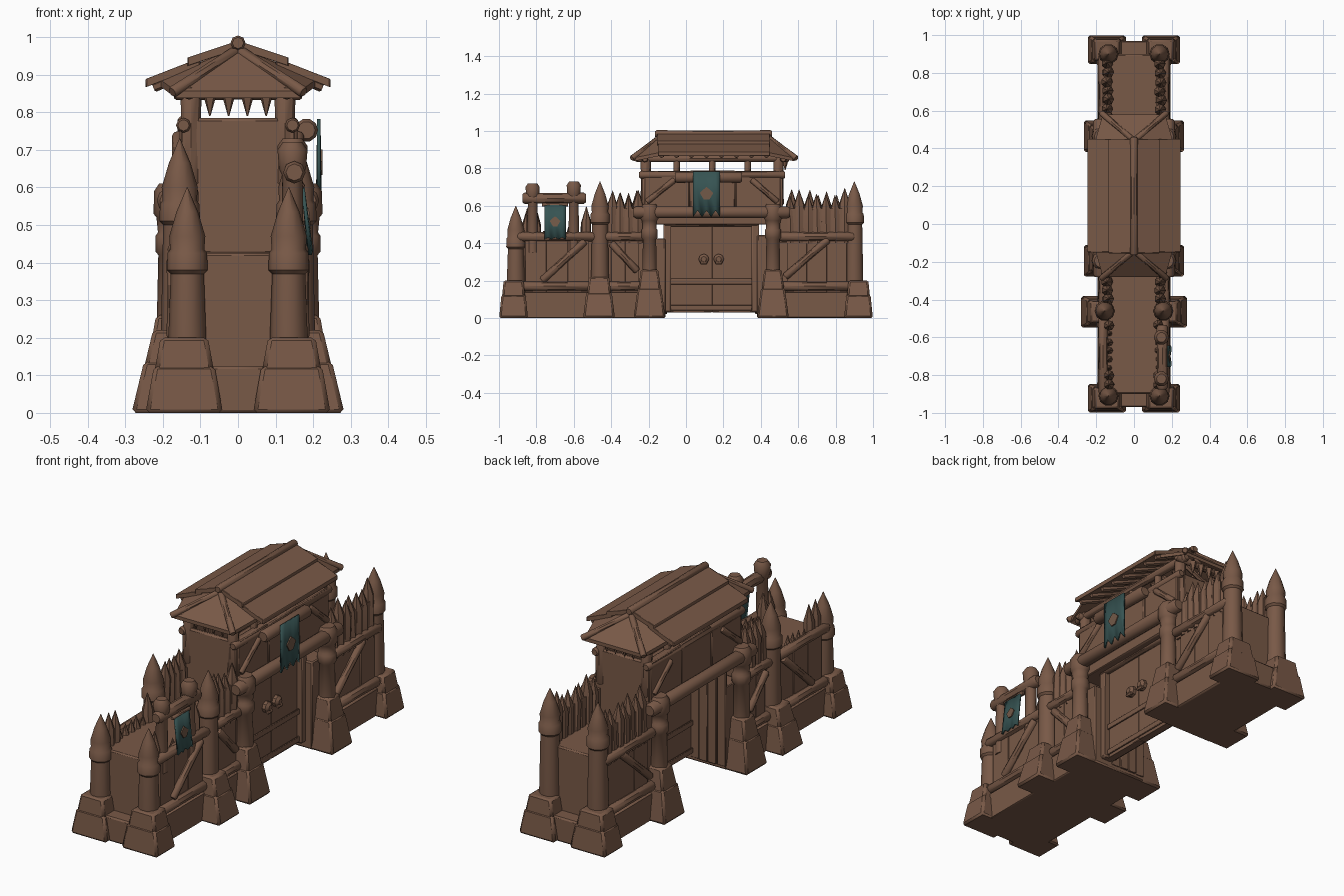
import bpy, bmesh, math, random
from mathutils import Vector

random.seed(4)
if "Cube" in bpy.data.objects:
    bpy.data.objects.remove(bpy.data.objects["Cube"], do_unlink=True)


def material(name, rgb):
    m = bpy.data.materials.new(name)
    m.use_nodes = True
    m.diffuse_color = (*rgb, 1)
    m.node_tree.nodes["Principled BSDF"].inputs["Base Color"].default_value = (*rgb, 1)
    return m


WOOD = material("brown wood", (0.19, 0.1, 0.063))
CLOTH = material("teal cloth", (0.037, 0.087, 0.085))
EMBLEM = material("emblem tan", (0.17, 0.1, 0.065))


def finish(name, bm, mat=WOOD, bevel=0):
    bmesh.ops.recalc_face_normals(bm, faces=bm.faces)
    mesh = bpy.data.meshes.new(name)
    bm.to_mesh(mesh)
    bm.free()
    mesh.materials.append(mat)
    ob = bpy.data.objects.new(name, mesh)
    bpy.context.collection.objects.link(ob)
    if bevel:
        mod = ob.modifiers.new("worn edges", "BEVEL")
        mod.width, mod.segments, mod.limit_method = bevel, 1, "ANGLE"
    bpy.ops.object.select_all(action="DESELECT")
    ob.select_set(True)
    bpy.context.view_layer.objects.active = ob
    bpy.ops.object.shade_smooth_by_angle(angle=math.radians(40))
    return ob


def hull(name, points, mat=WOOD, bevel=0):
    bm = bmesh.new()
    for p in points:
        bm.verts.new(p)
    bmesh.ops.convex_hull(bm, input=bm.verts)
    return finish(name, bm, mat, bevel)


def box(name, x, y, z, bevel=0.006):
    return hull(name, [(a, b, c) for a in x for b in y for c in z], WOOD, bevel)


def turned(name, base, axis, profile, sides=10):
    """Round part: profile is (distance along axis, radius)."""
    bm = bmesh.new()
    turn = Vector((0, 0, 1)).rotation_difference(Vector(axis))
    rings = []
    for d, r in profile:
        ring = []
        for k in range(sides):
            a = 2 * math.pi * k / sides
            p = Vector((r * math.cos(a), r * math.sin(a), d))
            ring.append(bm.verts.new(Vector(base) + turn @ p))
        rings.append(ring)
    for lo, hi in zip(rings, rings[1:]):
        for k in range(sides):
            n = (k + 1) % sides
            bm.faces.new((lo[k], lo[n], hi[n], hi[k]))
    bm.faces.new(rings[0])
    bm.faces.new(rings[-1])
    return finish(name, bm)


def log(name, a, b, r, sides=8):
    a, b = Vector(a), Vector(b)
    n = (b - a).length
    e = min(r * 0.4, n / 4)
    turned(name, a, (b - a).normalized(),
           [(0, r * .75), (e, r), (n / 2, r * .93), (n - e, r), (n, r * .75)], sides)


def plinth(name, x, y, low, high, h=0.2):
    """Tapered foot in two courses; low and high are half sizes in x and y."""
    def course(z0, z1, grow):
        pts = []
        for z in (z0, z1):
            t = z / h
            hx, hy = (low[i] * (1 - t) + high[i] * t + grow for i in (0, 1))
            pts += [(x + i * hx, y + j * hy, z) for i in (-1, 1) for j in (-1, 1)]
        hull(name, pts, bevel=0.01)
    course(0, h * .62, 0)
    course(h * .55, h, -.004)


def spiked_post(name, x, y, r, top):
    base = .15
    neck = top - base - .13
    turned(name, (x, y, base), (0, 0, 1),
           [(0, r), (.06, r * 1.04), (neck - .1, r * .92), (neck - .09, r * 1.12),
            (neck - .045, r * 1.1), (neck - .035, r * .95), (neck, r),
            (neck + .065, r * .6), (top - base, .001)])


def spike(name, x, y, z0, top, r=0.03):
    turned(name, (x, y, z0), (random.uniform(-.03, .03), random.uniform(-.03, .03), 1),
           [(0, r), (top - z0 - .085, r * 1.02), (top - z0, .001)], 7)


# Wall bodies, skirts and end panels
WALLS = ((-0.9, -0.11, 0.425), (0.38, 0.9, 0.445))
for y0, y1, top in WALLS:
    box("wall_core", (-.15, .15), (y0, y1), (0, top))
    box("wall_skirt", (-.182, .182), (y0 + .02, y1 - .02), (0, .14), .012)
    end = y0 if y0 < 0 else y1
    d = math.copysign(1, end)
    box("end_sill", (-.09, .09), sorted((end - d * .03, end + d * .07)), (0, .125), .01)

# Timber facing on both long sides
PANELS = ((-.86, -.52, -.77, .2, -.54, .41), (-.4, -.25, -.4, .4, -.26, .25), (.54, .86, .53, .22, .76, .42))
for s in (-1, 1):
    for y0, y1, ya, za, yb, zb in PANELS:
        n = round((y1 - y0) / .1)
        w = (y1 - y0) / n
        for k in range(n):
            out = .163 + random.uniform(-.003, .003)
            box("wall_plank", sorted((s * .14, s * out)),
                (y0 + k * w, y0 + (k + 1) * w), (.12, .435 + random.uniform(-.01, .02)), .003)
        log("lower_rail", (s * .17, y0 - .04, .17), (s * .17, y1 + .04, .17), .025)
        log("upper_rail", (s * .163, y0 - .04, .435), (s * .163, y1 + .04, .435), .025)
        log("diagonal_brace", (s * .17, ya, za), (s * .17, yb, zb), .02)

    # Corner posts, middle posts and gate pillars with their feet
    for y, top in ((-.91, .6), (.9, .73)):
        d = 1 if y > 0 else -1
        plinth("corner_foot", s * .143, d * .922, (.103, .077), (.067, .057))
        spiked_post("corner_post", s * .135, y, .048, top)
    plinth("middle_foot", s * .17, -.465, (.113, .085), (.06, .058), .22)
    spiked_post("middle_post", s * .155, -.46, .048, .73)
    for y in (-.195, .465):
        plinth("gate_foot", s * .17, y, (.097, .085), (.052, .05), .26)
        turned("gate_pillar", (s * .175, y, .2), (0, 0, 1),
               [(0, .042), (.22, .037), (.23, .045), (.27, .045), (.28, .038),
                (.32, .042), (.33, .05), (.39, .048), (.41, .035)])

    # Palisades with solid timber behind the points
    for k in range(7):
        spike("palisade_spike", s * .14, .56 + k * .048, .4, .675 + random.uniform(-.02, .02))
    for k in range(4):
        spike("palisade_spike", s * .14, -.4 + k * .048, .4, .67 + random.uniform(-.02, .02))
    for y0, y1 in ((.5, .88), (-.44, -.22)):
        box("palisade_backing", sorted((s * .12, s * .16)), (y0, y1), (.4, .585))
    for k in range(8):
        edge = k in (0, 1, 7)
        spike("short_stake", s * .13, -.85 + k * .045, .35,
              .58 + random.uniform(-.02, .02) if edge else .47 + random.uniform(-.01, .02), .027)

    log("gate_beam", (s * .182, -.28, .565), (s * .182, .555, .565), .034, 10)

    # Lookout walls above the gate
    box("lookout_side", sorted((s * .12, s * .15)), (-.235, .515), (.5, .785), .008)
    for k in range(3):
        y = -.225 + k * .245
        box("lookout_board", sorted((s * .14, s * (.157 + random.uniform(-.004, .004)))),
            (y, y + .243), (.58, .78 + random.uniform(-.008, .01)), .005)
    log("lookout_rail", (s * .145, -.25, .765), (s * .145, .53, .765), .02)
    log("lookout_brace", (s * .16, -.21, .62), (s * .16, -.06, .74), .016)
    log("lookout_brace", (s * .16, .49, .62), (s * .16, .35, .74), .016)
    for y in (-.215, -.05, .14, .33, .495):
        corner = y < -.2 or y > .4
        log("roof_post", (s * .125, y, .6), (s * .125, y, .875), .028 if corner else .018)
    log("roof_plate", (s * .13, -.27, .853), (s * .13, .55, .853), .02)

    # Main roof: an upper course lapping over a lower one, rafters beneath
    for y0, y1, xa, za, xb, zb in ((-.155, .45, 0, .99, .135, .945), (-.15, .45, .1, .945, .246, .888)):
        hull("roof_course", [(s * x, y, z - t) for y in (y0, y1)
                             for x, z in ((xa, za), (xb, zb)) for t in (0, .022)], bevel=.003)
    for k in range(8):
        y = -.13 + k * .08
        log("rafter", (s * .02, y, .955), (s * .225, y, .865), .013, 6)

# Gate leaves set near the outer face, with frame and a planked passage behind
for y0, y1 in ((-.105, .14), (.14, .385)):
    box("gate_leaf", (.05, .088), (y0, y1), (.03, .53), .003)
for x in (.042, .1):
    log("gate_lintel", (x, -.12, .51), (x, .39, .51), .022)
    for z in (.055, .195):
        box("gate_batten", (x - .008, x), (-.105, .385), (z - .015, z + .015), .003)
for y, d in ((-.11, 1), (.38, -1)):
    box("gate_jamb", (.05, .115), sorted((y - d * .01, y + d * .03)), (.03, .52), .008)
    for k in range(4):
        x = -.15 + k * .05
        box("passage_plank", (x + .001, x + .049), sorted((y - d * .01, y + d * random.uniform(.004, .01))),
            (.02, .51), .003)

# Gate core and lookout ends
box("lookout_floor", (-.14, .14), (-.23, .51), (.5, .6))
for y in (-.235, .49):
    box("lookout_end", (-.14, .14), (y, y + .025), (.42, .785), .008)
log("ridge_log", (0, -.165, .984), (0, .46, .984), .02)

# Hipped porch roofs at both ends, with hip poles
for y, d in ((-.14, -1), (.44, 1)):
    tip, side, eave = (0, y, .975), (.205, y, .885), (.165, y + d * .14, .856)
    for s in (-1, 1):
        a, b = (s * side[0], *side[1:]), (s * eave[0], *eave[1:])
        tri = (tip, a, b)
        hull("hip_side", [(p[0], p[1], p[2] - t) for p in tri for t in (0, .018)])
        log("hip_pole", (0, y, .965), (s * .175, y + d * .15, .853), .016)
    front = (tip, (-eave[0], *eave[1:]), eave)
    hull("hip_front", [(p[0], p[1], p[2] - t) for p in front for t in (0, .018)])
    log("end_tie", (-.17, y + d * .08, .85), (.17, y + d * .08, .85), .018)
    for k in range(4):
        x = -.075 + k * .05
        turned("hanging_tooth", (x, y + d * .09, .85), (0, 0, -1), [(0, .02), (.06, .002)], 5)


# Banners: notched cloth with a raised crest; lean pushes the hem outward
def banner(y, w, top, low, x, lean, notch):
    bm = bmesh.new()
    n = 6
    cols = []
    for k in range(n + 1):
        u = y - w + 2 * w * k / n
        hem = low + notch * (k % 2)
        cols.append([bm.verts.new((x + lean * t + .003 * math.sin(k * 1.6) * t, u, top + (hem - top) * t))
                     for t in (0, .5, 1)])
    for a, b in zip(cols, cols[1:]):
        for i in range(2):
            bm.faces.new((a[i], b[i], b[i + 1], a[i + 1]))
    ob = finish("banner", bm, CLOTH)
    solid = ob.modifiers.new("cloth thickness", "SOLIDIFY")
    solid.thickness, solid.offset = .009, 0
    mid, r = .5, w * .5
    height = (top + low) / 2
    crest = []
    for i, j in ((-1, .2), (-.5, .7), (0, 1.1), (.5, .7), (1, .2), (.4, -.8), (-.4, -.8)):
        px = x + lean * (mid - j * r / (top - low))
        crest += [(px + t, y + i * r, height + j * r) for t in (.003, .01)]
    hull("banner_crest", crest, EMBLEM)


log("banner_pole", (.182, -.06, .752), (.182, .3, .752), .031, 10)
for y in (0, .24):
    log("pole_bracket", (.13, y, .752), (.2, y, .752), .02)
banner(.11, .072, .782, .54, .215, 0, .035)
banner(-.7, .057, .605, .42, .172, .02, .012)

# Hanging frame for the small banner
for y, top in ((-.82, .72), (-.6, .73)):
    turned("frame_post", (.145, y, .35), (0, 0, 1),
           [(0, .03), (top - .44, .027), (top - .42, .036), (top - .37, .04), (top - .35, .026)])
log("frame_beam", (.15, -.875, .64), (.15, -.535, .64), .03)
log("frame_rod", (.168, -.77, .605), (.168, -.63, .605), .01)

# Gate knockers
for y in (.095, .175):
    turned("knocker_plate", (.085, y, .315), (1, 0, 0), [(0, .028), (.02, .028), (.032, .014)], 8)
    log("knocker_ring", (.11, y - .018, .295), (.11, y + .018, .295), .01, 6)
